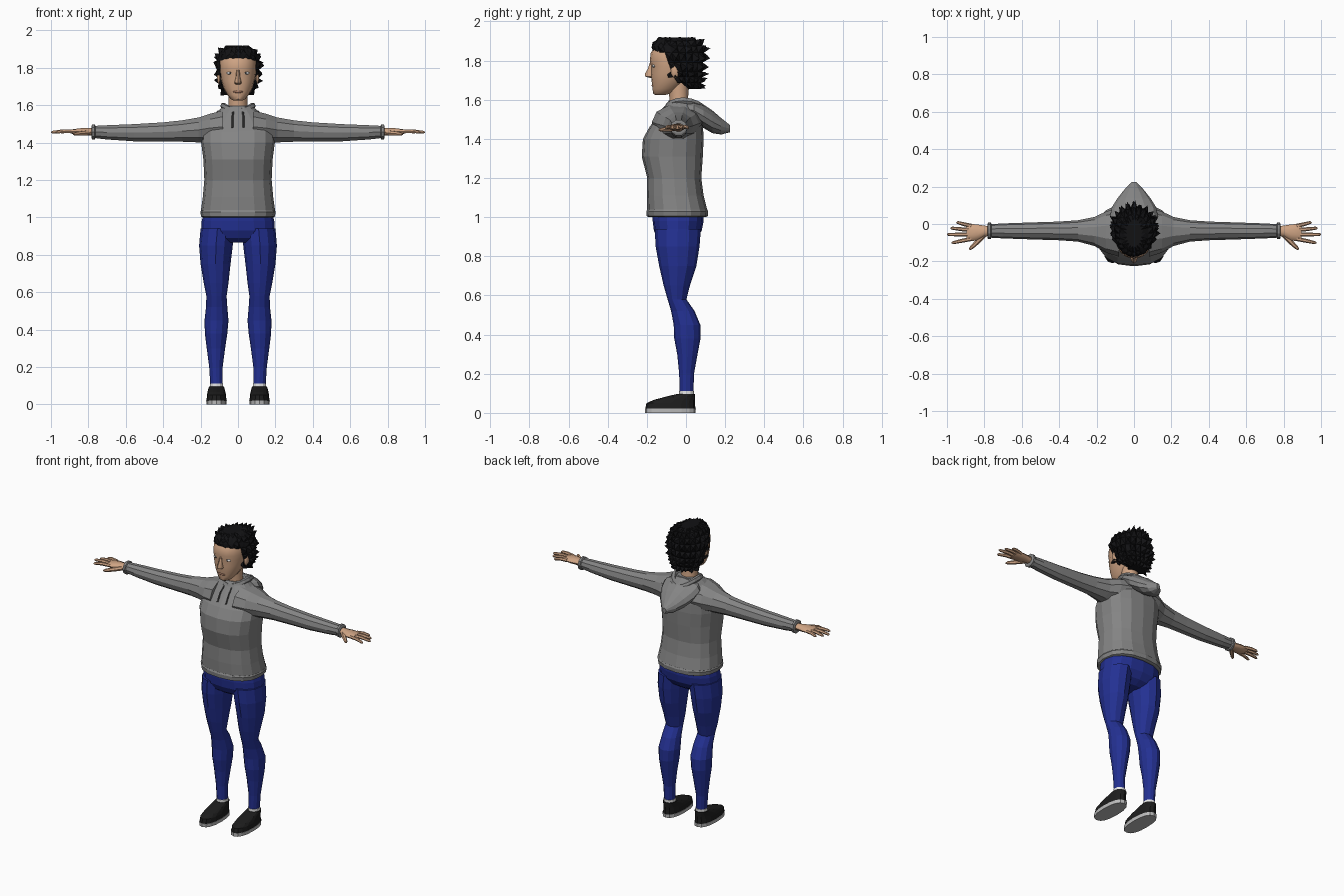
import bpy, bmesh, math, random
from mathutils import Vector

random.seed(4)


def material(name, rgb):
    m = bpy.data.materials.new(name)
    m.diffuse_color = (*rgb, 1)
    return m


SKIN = material("skin", (0.62, 0.37, 0.23))
HAIR = material("hair_black", (0.006, 0.006, 0.007))
GREY = material("hoodie_grey", (0.23, 0.23, 0.23))
DARK = material("cord_grey", (0.06, 0.06, 0.06))
BLUE = material("trouser_blue", (0.017, 0.03, 0.29))
WHITE = material("white", (0.8, 0.8, 0.8))
SHOE = material("shoe_black", (0.012, 0.012, 0.012))
SOLE = material("sole_grey", (0.5, 0.5, 0.5))
LIP = material("lip_brown", (0.4, 0.2, 0.13))


def finish(bm, name, mat, mirror=False, smooth=False):
    me = bpy.data.meshes.new(name)
    bm.to_mesh(me)
    bm.free()
    me.materials.append(mat)
    ob = bpy.data.objects.new(name, me)
    bpy.context.collection.objects.link(ob)
    if mirror:
        ob.modifiers.new("mirror", 'MIRROR').use_mirror_merge = False
    if smooth:
        bpy.ops.object.select_all(action='DESELECT')
        ob.select_set(True)
        bpy.context.view_layer.objects.active = ob
        bpy.ops.object.shade_smooth_by_angle(angle=math.radians(40))
    return ob


def loft_mesh(rows, axis='z', n=12, p=2.0):
    """Rows are (position on axis, two centre values, two radii)."""
    bm = bmesh.new()
    rings = []
    for t, ca, cb, ra, rb in rows:
        ring = []
        for i in range(n):
            a = 2 * math.pi * i / n
            c, s = math.cos(a), math.sin(a)
            u = ca + ra * math.copysign(abs(c) ** (2 / p), c)
            v = cb + rb * math.copysign(abs(s) ** (2 / p), s)
            co = {'z': (u, v, t), 'x': (t, u, v), 'y': (u, t, v)}[axis]
            ring.append(bm.verts.new(co))
        rings.append(ring)
    for r0, r1 in zip(rings, rings[1:]):
        for i in range(n):
            j = (i + 1) % n
            bm.faces.new((r0[i], r0[j], r1[j], r1[i]))
    bm.faces.new(rings[0])
    bm.faces.new(rings[-1])
    bmesh.ops.recalc_face_normals(bm, faces=bm.faces)
    return bm


def loft(name, rows, mat, axis='z', n=12, p=2.0, mirror=False, smooth=False):
    return finish(loft_mesh(rows, axis, n, p), name, mat, mirror, smooth)


def tube(name, points, mat, n=6, mirror=True, smooth=False):
    """Round limb through (x, y, z, radius) points."""
    bm = bmesh.new()
    pts = [Vector(q[:3]) for q in points]
    rings = []
    q = (pts[-1] - pts[0]).to_track_quat('Z', 'Y')
    for c, (*_, r) in zip(pts, points):
        rings.append([bm.verts.new(c + q @ Vector((r * math.cos(2 * math.pi * i / n),
                      r * math.sin(2 * math.pi * i / n), 0))) for i in range(n)])
    for r0, r1 in zip(rings, rings[1:]):
        for i in range(n):
            bm.faces.new((r0[i], r0[(i + 1) % n], r1[(i + 1) % n], r1[i]))
    bm.faces.new(rings[0])
    bm.faces.new(rings[-1])
    bmesh.ops.recalc_face_normals(bm, faces=bm.faces)
    return finish(bm, name, mat, mirror, smooth)


def ball(name, centre, radii, mat, mirror=False):
    bm = bmesh.new()
    bmesh.ops.create_uvsphere(bm, u_segments=12, v_segments=8, radius=1)
    for v in bm.verts:
        v.co = Vector(centre) + Vector([a * b for a, b in zip(v.co, radii)])
    return finish(bm, name, mat, mirror, True)


# Hoodie body, hem and sleeves
loft("hoodie_body", [
    (1.01, 0, -.045, .188, .148), (1.04, 0, -.045, .198, .153), (1.11, 0, -.055, .188, .145),
    (1.20, 0, -.06, .180, .138), (1.31, 0, -.07, .185, .156), (1.40, 0, -.065, .197, .155),
    (1.46, 0, -.05, .195, .137), (1.51, 0, -.038, .172, .112), (1.555, 0, -.032, .125, .085),
    (1.595, 0, -.03, .075, .058)], GREY, n=16, p=2.4)
loft("hoodie_hem", [(1.0, 0, -.045, .186, .146), (1.005, 0, -.045, .197, .156),
                    (1.03, 0, -.045, .202, .158), (1.045, 0, -.045, .194, .15)],
     GREY, n=16, p=2.4)
loft("sleeve", [
    (.08, -.045, 1.485, .13, .092), (.15, -.043, 1.478, .11, .08), (.21, -.04, 1.468, .078, .07),
    (.30, -.037, 1.462, .057, .06), (.40, -.037, 1.457, .05, .054), (.56, -.037, 1.453, .045, .048),
    (.70, -.037, 1.455, .04, .04), (.768, -.037, 1.457, .036, .034)],
     GREY, axis='x', n=10, mirror=True)
loft("cuff", [(.762, -.037, 1.457, .036, .034), (.766, -.037, 1.457, .044, .042),
              (.78, -.037, 1.457, .044, .042), (.784, -.037, 1.457, .035, .032)],
     GREY, axis='x', n=10, mirror=True)

# Hood lying on the back, with folded rim around the neck
loft("hood", [
    (-.01, 0, 1.555, .10, .035), (.04, 0, 1.545, .128, .05), (.09, 0, 1.515, .118, .06),
    (.135, 0, 1.487, .09, .058), (.18, 0, 1.464, .055, .042), (.225, 0, 1.452, .012, .018)],
     GREY, axis='y', n=12)
rim = bmesh.new()
loops = []
for i in range(16):
    a = 2 * math.pi * i / 16
    c, s = math.cos(a), math.sin(a)
    z = 1.585 + .01 * abs(c) - (.03 * s * s if s > 0 else .022 * s * s)
    loops.append([rim.verts.new(((.078 + .017 * math.cos(b)) * c,
                                 -.015 + (.078 + .017 * math.cos(b)) * s * (1.25 if s > 0 else 1),
                                 z + .019 * math.sin(b)))
                  for b in (k * math.pi / 3 for k in range(6))])
for i in range(16):
    l0, l1 = loops[i], loops[(i + 1) % 16]
    for k in range(6):
        rim.faces.new((l0[k], l1[k], l1[(k + 1) % 6], l0[(k + 1) % 6]))
bmesh.ops.recalc_face_normals(rim, faces=rim.faces)
finish(rim, "hood_rim", GREY)
tube("drawstring", [(.026, -.105, 1.565, .005), (.03, -.14, 1.53, .005),
                    (.03, -.17, 1.48, .006)], DARK)

# Trousers
loft("trouser_seat", [
    (.865, 0, -.045, .09, .06), (.89, 0, -.045, .165, .098), (.93, 0, -.042, .196, .122),
    (.98, 0, -.04, .194, .13), (1.03, 0, -.04, .182, .13)], BLUE, n=16, p=2.3)
loft("trouser_leg", [
    (.105, .115, .003, .033, .035), (.20, .118, .003, .036, .038), (.30, .118, .007, .049, .052),
    (.38, .117, .007, .06, .067), (.45, .115, .005, .064, .068), (.52, .114, -.016, .057, .06),
    (.58, .115, -.046, .054, .048), (.65, .117, -.047, .066, .067), (.75, .12, -.042, .08, .095),
    (.85, .118, -.043, .09, .112), (.94, .11, -.042, .09, .118)], BLUE, n=12, mirror=True)

# Socks and shoes
loft("sock", [(.08, .115, .003, .036, .038), (.112, .115, .003, .036, .038)], WHITE, mirror=True)
loft("shoe_sole", [(0, .115, -.08, .054, .129), (.022, .115, -.08, .055, .13)],
     SOLE, n=16, p=2.4, mirror=True)
loft("shoe_upper", [
    (.022, .115, -.08, .053, .128), (.05, .115, -.078, .051, .124), (.066, .115, -.06, .048, .106),
    (.082, .115, -.03, .044, .076), (.096, .115, -.002, .04, .047)],
     SHOE, n=16, p=2.3, mirror=True)

# Hands
loft("palm", [
    (.765, -.037, 1.458, .026, .022), (.80, -.038, 1.458, .029, .02), (.84, -.045, 1.459, .043, .019),
    (.88, -.046, 1.459, .046, .014), (.895, -.046, 1.459, .04, .01)],
     SKIN, axis='x', n=10, mirror=True, smooth=True)
fingers = {"little": (-.01, .95, .008), "ring": (-.033, .982, -.022),
           "middle": (-.057, 1.0, -.056), "index": (-.08, .975, -.1)}
for label, (y0, x1, y1) in fingers.items():
    tube(label + "_finger", [(.868, y0, 1.46, .011), ((.87 + x1) / 2, (y0 + y1) / 2, 1.462, .0105),
                             (x1 - .008, y1, 1.456, .008), (x1, y1, 1.455, .003)], SKIN, smooth=True)
tube("thumb", [(.80, -.055, 1.453, .015), (.84, -.098, 1.449, .013),
               (.87, -.127, 1.446, .01), (.88, -.137, 1.445, .004)], SKIN, smooth=True)

# Neck and head
loft("neck", [(1.55, 0, -.03, .058, .052), (1.61, 0, -.037, .05, .048),
              (1.71, 0, -.04, .052, .055)], SKIN, smooth=True)
loft("head", [
    (1.624, 0, -.132, .022, .026), (1.632, 0, -.122, .038, .046), (1.655, 0, -.105, .057, .066),
    (1.69, 0, -.09, .077, .085), (1.73, 0, -.073, .09, .107), (1.77, 0, -.063, .098, .115),
    (1.80, 0, -.06, .1, .125), (1.84, 0, -.057, .098, .123), (1.87, 0, -.05, .085, .11),
    (1.90, 0, -.045, .055, .075)], SKIN, n=16, p=2.2, smooth=True)
loft("nose", [(1.712, 0, -.175, .012, .012), (1.718, 0, -.182, .019, .026),
              (1.732, 0, -.184, .016, .027), (1.755, 0, -.18, .010, .016),
              (1.79, 0, -.175, .009, .009)], SKIN, n=8, smooth=True)
ball("ear", (.1, -.055, 1.745), (.012, .022, .034), SKIN, True)
ball("eye", (.041, -.1645, 1.772), (.02, .008, .008), WHITE, True)
ball("pupil", (.041, -.17, 1.772), (.005, .004, .006), DARK, True)
ball("lips", (0, -.168, 1.672), (.026, .008, .007), LIP)

# Spiky hair: shell cut open over the face, every facet raised to a tuft
bm = loft_mesh([
    (1.655, 0, .022, .06, .038), (1.685, 0, .0, .09, .076), (1.715, 0, -.012, .104, .094),
    (1.745, 0, -.02, .109, .102), (1.79, 0, -.029, .113, .115), (1.84, 0, -.037, .113, .13),
    (1.875, 0, -.045, .102, .13), (1.902, 0, -.05, .078, .105), (1.918, 0, -.05, .04, .07)],
    n=22)


def uncovered(c):
    if c.z < 1.70:
        return c.y < -.01
    if c.z < 1.73:
        return c.y < -.045
    return c.z < 1.85 and c.y < (-.112 if c.z > 1.79 else -.105)


bmesh.ops.delete(bm, geom=[f for f in bm.faces if uncovered(f.calc_center_median())],
                 context='FACES')
quads = [f for f in bm.faces if len(f.verts) == 4]
tips = bmesh.ops.poke(bm, faces=quads)['verts']
bm.normal_update()
for v in tips:
    front = v.co.y < -.09
    reach = random.uniform(.003, .01) if front or v.co.z > 1.89 else random.uniform(.008, .03)
    sweep = Vector((random.uniform(-.008, .008), .0 if front else random.uniform(0, .014),
                    random.uniform(-.008, .016) if v.co.z < 1.88 else .002))
    v.co += v.normal * reach + sweep
finish(bm, "hair", HAIR)
